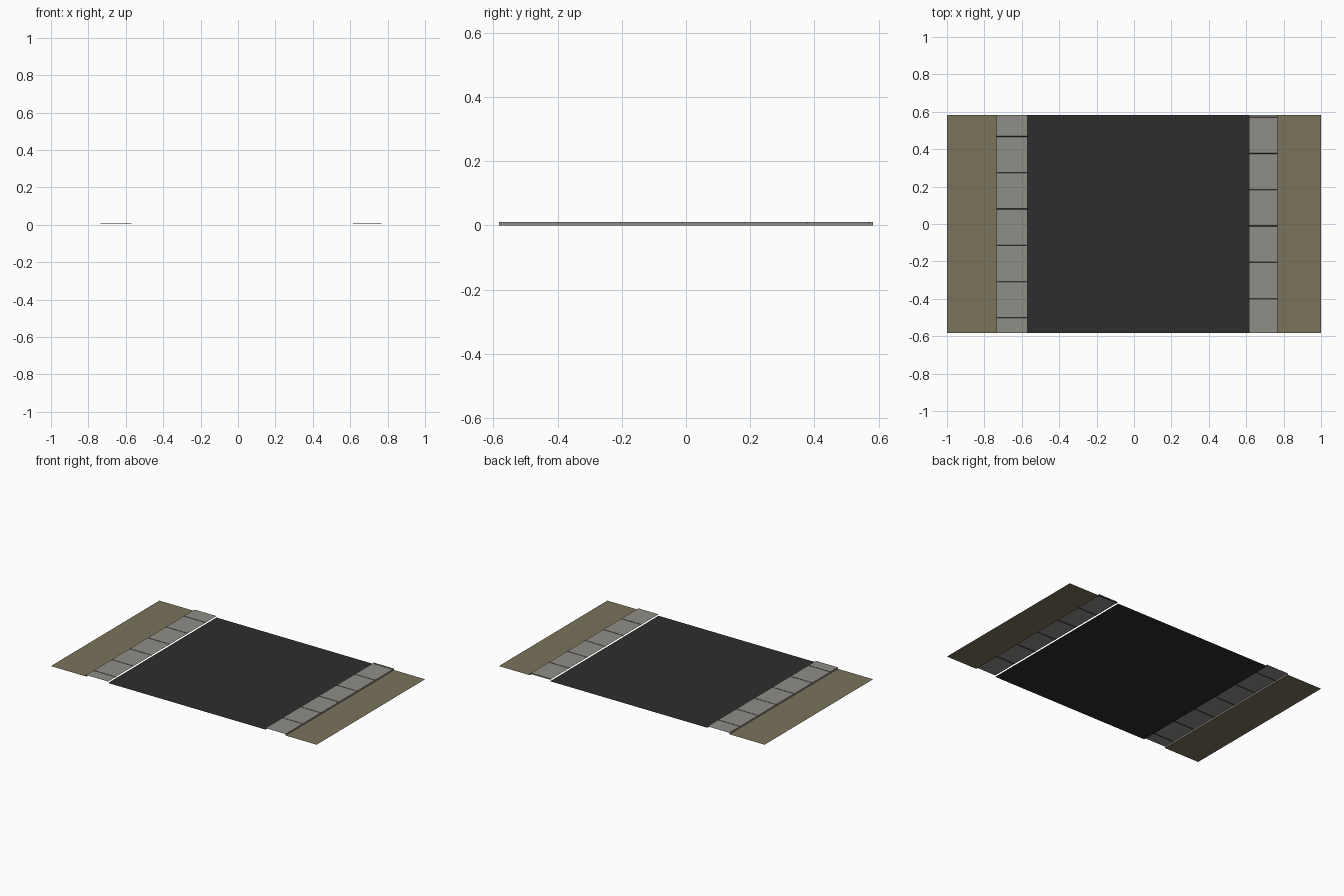
import bpy

if "Cube" in bpy.data.objects:
    bpy.data.objects.remove(bpy.data.objects["Cube"])

HALF_Y = 0.583      # half length of the street piece
CURB_Z = 0.01       # pavement height
PITCH = 0.194       # paving slab spacing
JOINT = 0.0018      # half width of the joint groove


def material(name, rgb):
    m = bpy.data.materials.new(name)
    m.diffuse_color = (*rgb, 1)
    m.use_nodes = True
    m.node_tree.nodes["Principled BSDF"].inputs["Base Color"].default_value = m.diffuse_color
    return m


ROAD = material("asphalt", (0.027, 0.027, 0.027))
STONE = material("paving grey", (0.28, 0.27, 0.245))
GRASS = material("olive verge", (0.195, 0.175, 0.105))
DARK = material("joint dark", (0.045, 0.045, 0.042))


def make(name, verts, faces, mats, slots=None):
    me = bpy.data.meshes.new(name)
    me.from_pydata(verts, [], faces)
    for m in mats:
        me.materials.append(m)
    if slots:
        for p, s in zip(me.polygons, slots):
            p.material_index = s
    ob = bpy.data.objects.new(name, me)
    bpy.context.collection.objects.link(ob)
    return ob


def flat_strip(name, x0, x1, mat):
    make(name, [(x0, -HALF_Y, 0), (x1, -HALF_Y, 0), (x1, HALF_Y, 0), (x0, HALF_Y, 0)],
         [(0, 1, 2, 3)], [mat])


def pavement(name, x_left, x_right, first_joint, outer_is_right):
    # lengthwise profile: flat slabs with a shallow V groove at each joint
    profile = [(-HALF_Y, CURB_Z)]
    for i in range(6):
        y = first_joint + i * PITCH
        profile += [(y - JOINT, CURB_Z), (y, CURB_Z - 0.003), (y + JOINT, CURB_Z)]
    profile.append((HALF_Y, CURB_Z))
    verts, faces, slots = [], [], []
    for y, z in profile:
        verts += [(x_left, y, z), (x_right, y, z)]
    for i in range(len(profile) - 1):
        a = 2 * i
        faces.append((a, a + 1, a + 3, a + 2))
        slots.append(0 if i % 3 == 0 else 1)
    # outer edge down to the verge
    n = len(verts)
    x = x_right if outer_is_right else x_left
    for y, z in profile:
        verts.append((x, y, 0))
    side = 1 if outer_is_right else 0
    for i in range(len(profile) - 1):
        f = (n + i, n + i + 1, 2 * i + 2 + side, 2 * i + side)
        faces.append(f if outer_is_right else f[::-1])
        slots.append(0)
    make(name, verts, faces, [STONE, DARK], slots)


# ground strips
flat_strip("left_verge", -1.0, -0.735, GRASS)
flat_strip("road", -0.57, 0.615, ROAD)
flat_strip("right_verge", 0.767, 1.0, GRASS)

# raised pavements
pavement("left_pavement", -0.735, -0.57, -0.502, False)
pavement("right_pavement", 0.615, 0.767, -0.399, True)
